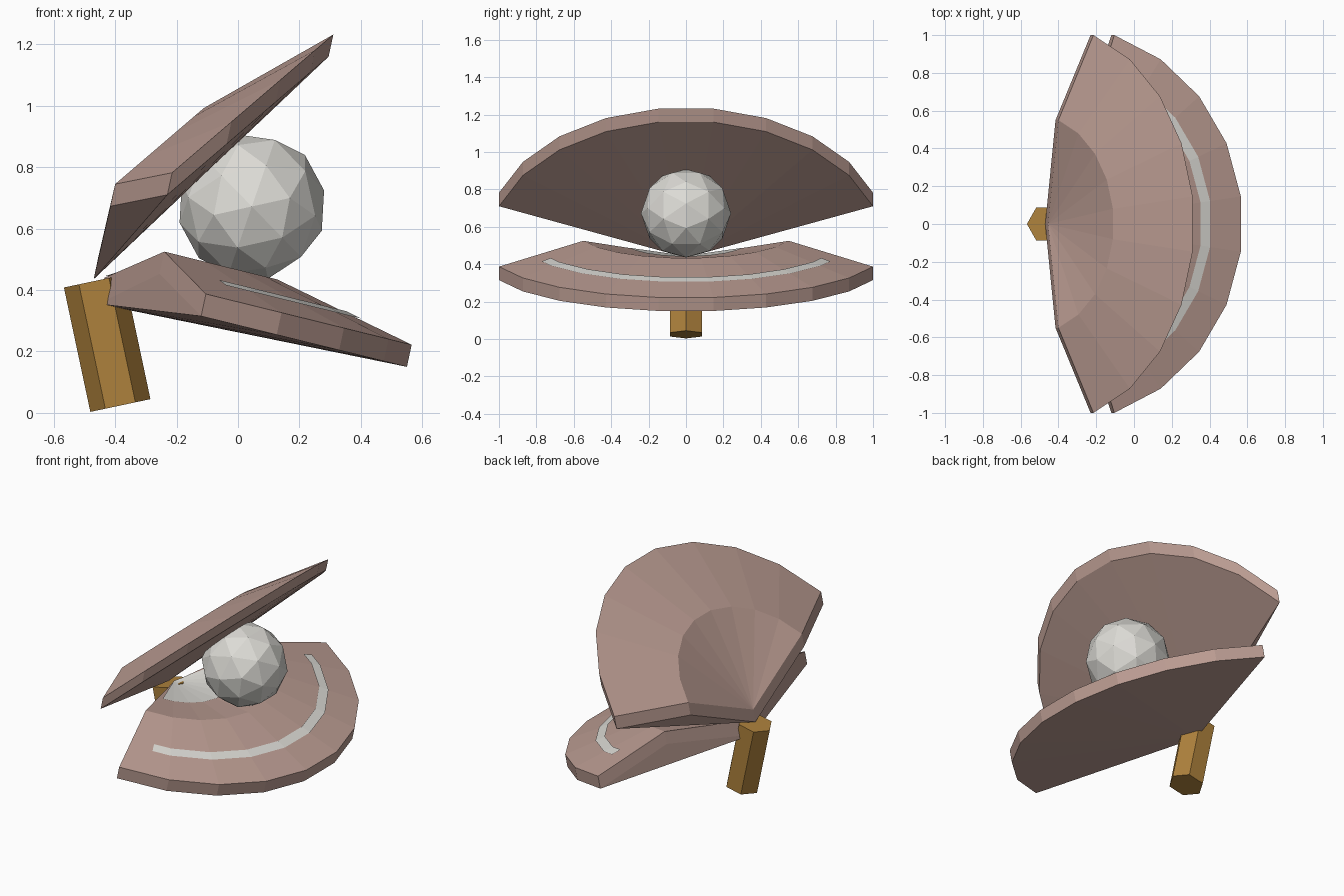
import bpy, bmesh, math
from mathutils import Vector, Matrix

cube = bpy.data.objects.get("Cube")
if cube:
    bpy.data.objects.remove(cube, do_unlink=True)


def material(name, rgb):
    mat = bpy.data.materials.new(name)
    mat.use_nodes = True
    color = (*rgb, 1)
    mat.diffuse_color = color
    mat.node_tree.nodes["Principled BSDF"].inputs["Base Color"].default_value = color
    return mat


pink = material("dusty_pink", (0.50, 0.335, 0.29))
pearl_grey = material("pearl_grey", (0.72, 0.71, 0.67))
ochre = material("ochre_brown", (0.42, 0.22, 0.045))


def finish(name, bm, mat, matrix=None):
    if matrix:
        bm.transform(matrix)
    mesh = bpy.data.meshes.new(name)
    bm.to_mesh(mesh)
    bm.free()
    mesh.materials.append(mat)
    obj = bpy.data.objects.new(name, mesh)
    bpy.context.collection.objects.link(obj)


# Each shell is a fan of nine flat sectors around the hinge
STEP = 16
ANGLES = range(-72, 73, STEP)
RIM, MID = 1.0515, 0.578
LIFT = Vector((0.0155, 0, 0.072))


def fan_point(origin, axis, radius, angle):
    """Point on the faceted arc, kept on the chord of its sector."""
    off = (angle + 72) % STEP - STEP / 2
    r = radius * math.cos(math.radians(STEP / 2)) / math.cos(math.radians(off))
    a = math.radians(angle)
    return origin + axis * (r * math.cos(a)) + Vector((0, r * math.sin(a), 0))


class Shell:
    def __init__(self, apex_in, apex_out, rim_corner, rim_front, mid_corner):
        vec = lambda p: Vector((p[0], 0, p[1]))
        c, s = math.cos(math.radians(72)), math.cos(math.radians(8))
        self.apex_in, self.apex_out = vec(apex_in), vec(apex_out)
        self.axis = (vec(rim_front) - vec(rim_corner)) / (RIM * (s - c))
        self.rim_o = vec(rim_corner) - self.axis * RIM * c
        self.mid_o = vec(mid_corner) - self.axis * MID * c

    def rim(self, a):
        return fan_point(self.rim_o, self.axis, RIM, a)

    def mid(self, a):
        return fan_point(self.mid_o, self.axis, MID, a)

    def build(self, name):
        bm = bmesh.new()
        apex_in, apex_out = bm.verts.new(self.apex_in), bm.verts.new(self.apex_out)
        rim_in = [bm.verts.new(self.rim(a)) for a in ANGLES]
        rim_out = [bm.verts.new(self.rim(a) + LIFT) for a in ANGLES]
        mid = [bm.verts.new(self.mid(a)) for a in ANGLES]
        for i in range(len(mid) - 1):
            j = i + 1
            bm.faces.new((apex_out, mid[i], mid[j]))
            bm.faces.new((mid[i], rim_out[i], rim_out[j], mid[j]))
            bm.faces.new((rim_out[i], rim_in[i], rim_in[j], rim_out[j]))
            bm.faces.new((apex_in, rim_in[j], rim_in[i]))
        # Side walls at both ends of the fan
        for k in (0, -1):
            low = bm.verts.new(mid[k].co - LIFT)
            bm.faces.new((apex_in, apex_out, mid[k], low))
            bm.faces.new((low, mid[k], rim_out[k], rim_in[k]))
            bm.faces.new((apex_in, low, rim_in[k]))
        bmesh.ops.recalc_face_normals(bm, faces=bm.faces)
        finish(name, bm, pink)


lower = Shell((-0.455, 0.355), (-0.435, 0.44), (-0.12, 0.315), (0.55, 0.15), (-0.24, 0.525))
upper = Shell((-0.47, 0.435), (-0.455, 0.507), (-0.23, 0.71), (0.295, 1.16), (-0.40, 0.745))
lower.build("lower_shell")
upper.build("upper_shell")


# Thin painted plates lying on the lower shell
def plate(name, inner, outer, end):
    bm = bmesh.new()
    angles = [-end] + list(ANGLES)[1:-1] + [end]
    rows = [[bm.verts.new(f(a) + LIFT * 0.07) for a in angles] for f in (inner, outer)]
    for i in range(len(angles) - 1):
        bm.faces.new((rows[0][i], rows[1][i], rows[1][i + 1], rows[0][i + 1]))
    bmesh.ops.remove_doubles(bm, verts=bm.verts, dist=0.0001)
    finish(name, bm, pearl_grey)


def slope(t):
    return lambda a: lower.mid(a).lerp(lower.rim(a) + LIFT, t)


plate("rim_stripe", slope(0.51), slope(0.625), 63)
plate("inner_patch", lambda a: lower.apex_out, lambda a: lower.apex_out.lerp(lower.mid(a), 0.57), 67)

# Faceted pearl
bm = bmesh.new()
bmesh.ops.create_icosphere(bm, subdivisions=2, radius=0.241)
finish("pearl", bm, pearl_grey,
       Matrix.Translation((0.045, 0, 0.672)) @ Matrix.Rotation(math.radians(31.7 + 14), 4, "Y"))

# Six-sided hinge post, leaning back
bm = bmesh.new()
bmesh.ops.create_cone(bm, cap_ends=True, segments=6, radius1=0.1, radius2=0.1, depth=0.414,
                      matrix=Matrix.Rotation(math.radians(30), 4, "Z"))
if max(v.co.x for v in bm.verts) < 0.095:  # point a corner along x
    bm.transform(Matrix.Rotation(math.radians(30), 4, "Z"))
finish("hinge_post", bm, ochre,
       Matrix.Translation((-0.426, 0, 0.2265)) @ Matrix.Rotation(math.radians(-12), 4, "Y"))
